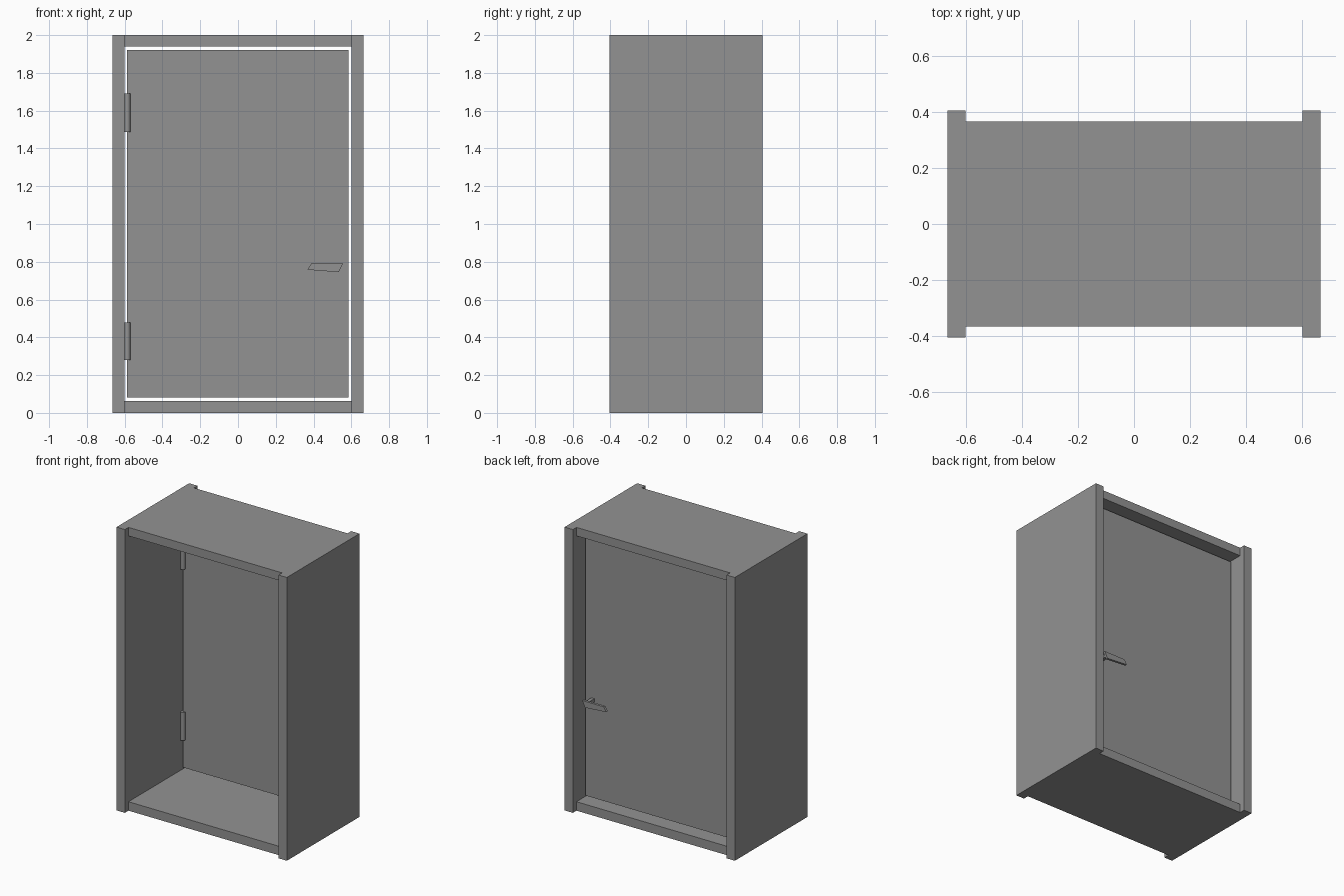
import bpy
import bmesh
from mathutils import Matrix

default = bpy.data.objects.get("Cube")
if default:
    bpy.data.objects.remove(default, do_unlink=True)

GREY = (0.29, 0.29, 0.29, 1)
grey = bpy.data.materials.new("plain_grey")
grey.use_nodes = True
grey.diffuse_color = GREY
grey.node_tree.nodes["Principled BSDF"].inputs["Base Color"].default_value = GREY


def add_object(name, bm):
    bmesh.ops.recalc_face_normals(bm, faces=bm.faces)
    mesh = bpy.data.meshes.new(name)
    bm.to_mesh(mesh)
    bm.free()
    mesh.materials.append(grey)
    obj = bpy.data.objects.new(name, mesh)
    bpy.context.collection.objects.link(obj)
    return obj


def box(name, x, y, z):
    """Box from (low, high) pairs on each axis."""
    bm = bmesh.new()
    bmesh.ops.create_cube(bm, size=1)
    for v in bm.verts:
        v.co = [r[0] if c < 0 else r[1] for c, r in zip(v.co, (x, y, z))]
    return add_object(name, bm)


def plate(name, outline, y):
    """Outline in x and z, extruded between two y values."""
    bm = bmesh.new()
    face = bm.faces.new([bm.verts.new((px, y[0], pz)) for px, pz in outline])
    result = bmesh.ops.extrude_face_region(bm, geom=[face])
    moved = [v for v in result["geom"] if isinstance(v, bmesh.types.BMVert)]
    bmesh.ops.translate(bm, verts=moved, vec=(0, y[1] - y[0], 0))
    return add_object(name, bm)


# Deep surround: full-height posts, with slightly recessed head and sill
INNER, OUTER = 0.60, 0.665
box("left_post", (INNER, OUTER), (-0.405, 0.405), (0, 2))
box("right_post", (-OUTER, -INNER), (-0.405, 0.405), (0, 2))
box("head", (-INNER, INNER), (-0.365, 0.365), (1.94, 2))
box("sill", (-INNER, INNER), (-0.365, 0.365), (0, 0.063))

# Door leaf, with a gap all round
DOOR_FRONT, DOOR_BACK = 0.228, 0.288
box("door_leaf", (-0.588, 0.585), (DOOR_FRONT, DOOR_BACK), (0.082, 1.922))

# Hinge barrels
for name, low, high in (("lower_hinge", 0.28, 0.478), ("upper_hinge", 1.487, 1.69)):
    bm = bmesh.new()
    bmesh.ops.create_cone(bm, cap_ends=True, segments=32, radius1=0.017,
                          radius2=0.017, depth=high - low,
                          matrix=Matrix.Translation((-0.587, 0.224, (low + high) / 2)))
    hinge = add_object(name, bm)
    bpy.ops.object.select_all(action='DESELECT')
    hinge.select_set(True)
    bpy.context.view_layer.objects.active = hinge
    bpy.ops.object.shade_smooth_by_angle()

# Slanted lever handles on both faces of the door
LEVER = [(0.388, 0.79), (0.555, 0.79), (0.533, 0.745), (0.367, 0.758)]
for side, face, out in (("front", DOOR_FRONT, -1), ("back", DOOR_BACK, 1)):
    near, far = face + out * 0.06, face + out * 0.077
    box(side + "_handle_spindle", (0.515, 0.538), sorted((face, near)), (0.76, 0.784))
    plate(side + "_handle_lever", LEVER, (near, far))
